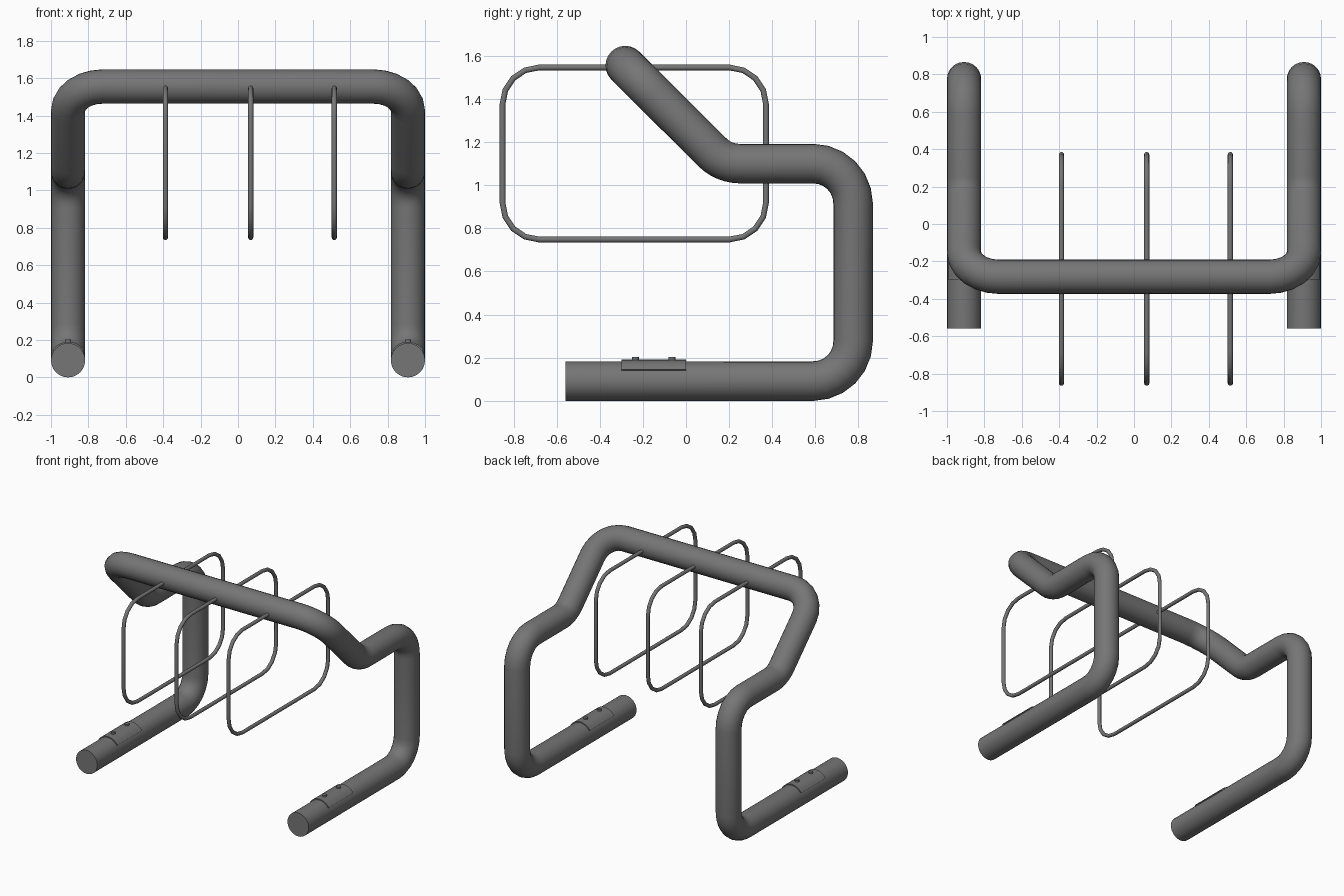
import bpy, bmesh, math
from math import sin, cos, radians
from mathutils import Vector

cube = bpy.data.objects.get("Cube")
if cube:
    bpy.data.objects.remove(cube, do_unlink=True)

grey = bpy.data.materials.new("dark_grey_metal")
grey.use_nodes = True
colour = (0.18, 0.18, 0.18, 1)
grey.diffuse_color = colour
grey.node_tree.nodes["Principled BSDF"].inputs["Base Color"].default_value = colour

R = 0.0915          # main tube radius
SIDE = 1 - R        # x of the side tubes


def finish(obj, angle=40):
    bpy.ops.object.select_all(action='DESELECT')
    obj.select_set(True)
    bpy.context.view_layer.objects.active = obj
    if obj.type == 'CURVE':
        bpy.ops.object.convert(target='MESH')
        obj = bpy.context.object
    obj.data.materials.clear()
    obj.data.materials.append(grey)
    bpy.ops.object.shade_smooth_by_angle(angle=radians(angle))


def rounded(points, radius, steps, closed=False):
    """Replace each corner of a polyline with a circular bend."""
    pts = [Vector(p) for p in points]
    n = len(pts)
    out = []
    for i, p in enumerate(pts):
        if not closed and i in (0, n - 1):
            out.append(p)
            continue
        a = (pts[i - 1] - p).normalized()
        b = (pts[(i + 1) % n] - p).normalized()
        half = a.angle(b) / 2
        centre = p + (a + b).normalized() * radius / sin(half)
        start = p + a * radius / math.tan(half) - centre
        end = p + b * radius / math.tan(half) - centre
        for k in range(steps + 1):
            out.append(centre + start.normalized().slerp(end.normalized(), k / steps) * radius)
    return out


def tube(name, path, radius, resolution, closed=False):
    curve = bpy.data.curves.new(name, 'CURVE')
    curve.dimensions = '3D'
    curve.bevel_depth = radius
    curve.bevel_resolution = resolution
    curve.use_fill_caps = not closed
    spline = curve.splines.new('POLY')
    spline.points.add(len(path) - 1)
    for point, co in zip(spline.points, path):
        point.co = (*co, 1)
    spline.use_cyclic_u = closed
    obj = bpy.data.objects.new(name, curve)
    bpy.context.collection.objects.link(obj)
    finish(obj)


# Main frame: one bent tube, mirrored from its left half
half = [(-0.56, R), (0.775, R), (0.775, 1.1), (0.175, 1.1), (-0.282, 1.555)]
left = [(SIDE, y, z) for y, z in half]
right = [(-SIDE, y, z) for y, z in reversed(half)]
tube("frame_tube", rounded(left + right, 0.185, 6), R, 10)

# Three thin hoops hanging through the top bar
for name, x in (("right", -0.388), ("middle", 0.068), ("left", 0.515)):
    corners = [(x, -0.851, 0.748), (x, 0.371, 0.748), (x, 0.371, 1.546), (x, -0.851, 1.546)]
    tube(name + "_hoop", rounded(corners, 0.17, 4, True), 0.014, 3, True)


def saddle(name, x):
    """Curved plate wrapped over the top of a foot tube."""
    bm = bmesh.new()
    steps = 10
    angles = [radians(33 + 114 * k / steps) for k in range(steps + 1)]
    arc = [(r * cos(a), r * sin(a)) for r, seq in ((0.099, angles), (0.085, angles[::-1])) for a in seq]
    face = bm.faces.new([bm.verts.new((x + u, -0.3, R + w)) for u, w in arc])
    ext = bmesh.ops.extrude_face_region(bm, geom=[face])
    bmesh.ops.translate(bm, vec=(0, 0.3, 0),
                        verts=[v for v in ext["geom"] if isinstance(v, bmesh.types.BMVert)])
    bmesh.ops.recalc_face_normals(bm, faces=bm.faces)
    mesh = bpy.data.meshes.new(name)
    bm.to_mesh(mesh)
    bm.free()
    obj = bpy.data.objects.new(name, mesh)
    bpy.context.collection.objects.link(obj)
    finish(obj)


# Clamp saddles and their bolts on both feet
for side, s in (("left", 1), ("right", -1)):
    saddle(side + "_clamp_saddle", s * SIDE)
    for end, y in (("front", -0.235), ("rear", -0.065)):
        bpy.ops.mesh.primitive_cylinder_add(vertices=12, radius=0.016, depth=0.03,
                                            location=(s * SIDE, y, 0.187))
        bolt = bpy.context.object
        bolt.name = f"{side}_{end}_bolt"
        finish(bolt)
